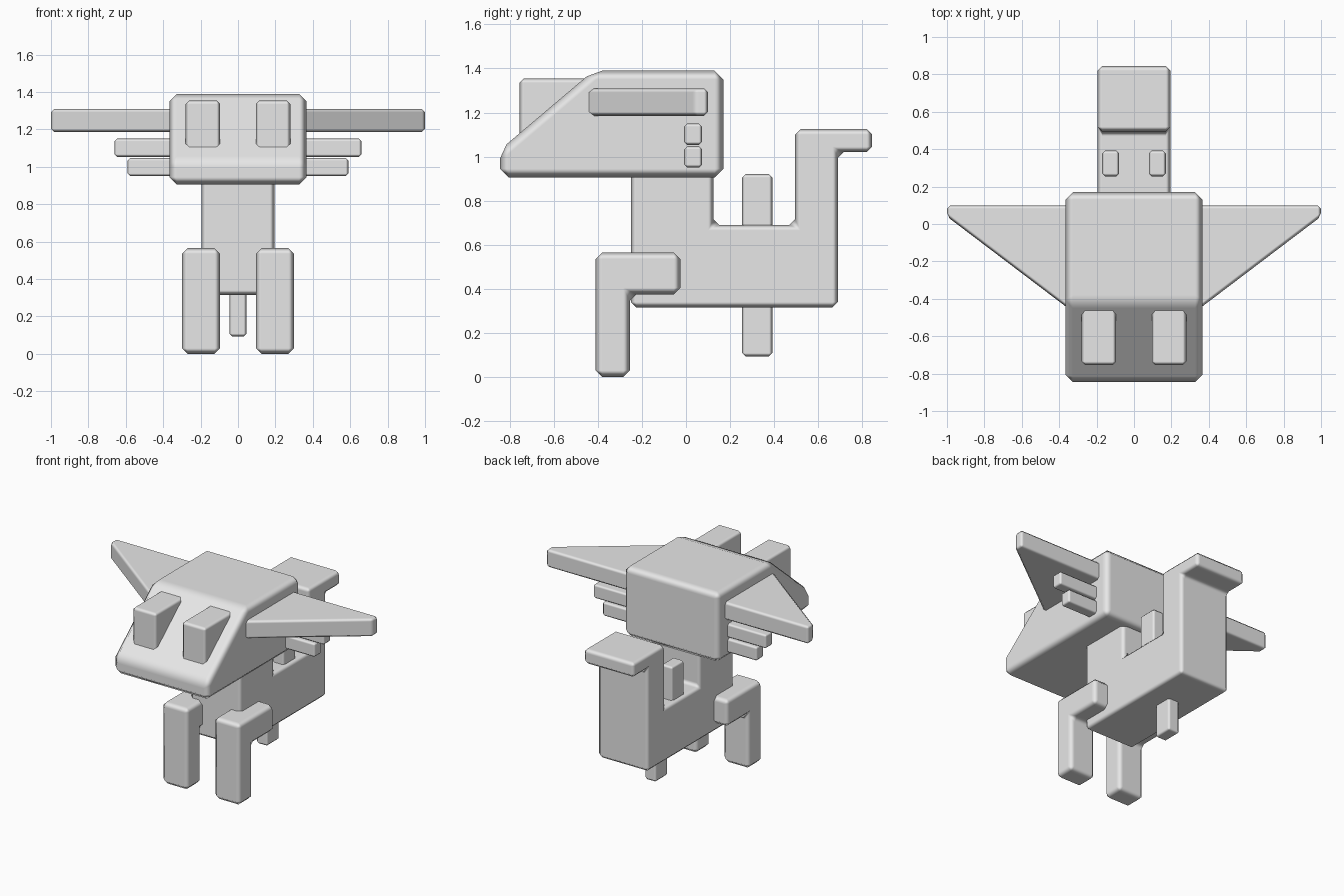
import bpy
import bmesh
from mathutils import Vector

if "Cube" in bpy.data.objects:
    bpy.data.objects.remove(bpy.data.objects["Cube"])

grey = bpy.data.materials.new("plain grey")
grey.diffuse_color = (0.8, 0.8, 0.8, 1)
grey.use_nodes = True
grey.node_tree.nodes["Principled BSDF"].inputs["Base Color"].default_value = grey.diffuse_color


def finish(name, bm, bevel, mirror):
    """Turn a bmesh into a chamfered, smooth shaded object."""
    bmesh.ops.recalc_face_normals(bm, faces=bm.faces)
    for f in bm.faces:
        f.smooth = True
    mesh = bpy.data.meshes.new(name)
    bm.to_mesh(mesh)
    bm.free()
    mesh.materials.append(grey)
    ob = bpy.data.objects.new(name, mesh)
    bpy.context.collection.objects.link(ob)
    if mirror:
        m = ob.modifiers.new("mirror", 'MIRROR')
        m.use_mirror_merge = False
    b = ob.modifiers.new("bevel", 'BEVEL')
    b.width = bevel
    b.segments = 1
    b.limit_method = 'ANGLE'
    b.angle_limit = 0.5
    b.harden_normals = True
    return ob


def prism(name, points, lo, hi, bevel, axis='X', mirror=False):
    """Extrude a profile (yz for axis X, xy for axis Z) from lo to hi."""
    bm = bmesh.new()
    if axis == 'X':
        verts = [bm.verts.new((lo, a, b)) for a, b in points]
        move = Vector((hi - lo, 0, 0))
    else:
        verts = [bm.verts.new((a, b, lo)) for a, b in points]
        move = Vector((0, 0, hi - lo))
    face = bm.faces.new(verts)
    ext = bmesh.ops.extrude_face_region(bm, geom=[face], use_keep_orig=True)
    new = [g for g in ext["geom"] if isinstance(g, bmesh.types.BMVert)]
    bmesh.ops.translate(bm, verts=new, vec=move)
    return finish(name, bm, bevel, mirror)


def block(name, x, y, z, bevel, mirror=False):
    rect = [(y[0], z[0]), (y[1], z[0]), (y[1], z[1]), (y[0], z[1])]
    return prism(name, rect, x[0], x[1], bevel, 'X', mirror)


# wedge-shaped head with sloping snout
prism("head", [(-0.845, 0.905), (0.17, 0.905), (0.17, 1.39),
               (-0.42, 1.39), (-0.845, 1.03)], -0.367, 0.367, 0.04)

# neck, trunk and upright tail in one profile
prism("body", [(-0.25, 0.315), (0.69, 0.315), (0.69, 1.02), (0.845, 1.02),
               (0.845, 1.125), (0.495, 1.125), (0.495, 0.69), (0.125, 0.69),
               (0.125, 1.0), (-0.25, 1.0)], -0.195, 0.195, 0.025)

# bent front legs
prism("front_legs", [(-0.41, 0.0), (-0.255, 0.0), (-0.255, 0.375),
                     (-0.025, 0.375), (-0.025, 0.565), (-0.41, 0.565)],
      0.095, 0.3, 0.03, mirror=True)

# eye blocks sunk into the snout
block("eyes", (0.095, 0.28), (-0.755, -0.40), (1.08, 1.355), 0.02, True)

# triangular ears
prism("ears", [(0.34, 0.1), (1.0, 0.1), (1.0, 0.04), (0.34, -0.46)],
      1.185, 1.31, 0.018, axis='Z', mirror=True)

# two whiskers on each cheek
block("upper_whiskers", (0.3, 0.66), (-0.008, 0.073), (1.053, 1.15), 0.014, True)
block("lower_whiskers", (0.3, 0.59), (-0.008, 0.073), (0.95, 1.047), 0.014, True)

# pegs on the back and belly
block("back_pegs", (0.08, 0.17), (0.255, 0.392), (0.6, 0.92), 0.015, True)
block("belly_peg", (-0.045, 0.045), (0.255, 0.392), (0.093, 0.4), 0.015)
